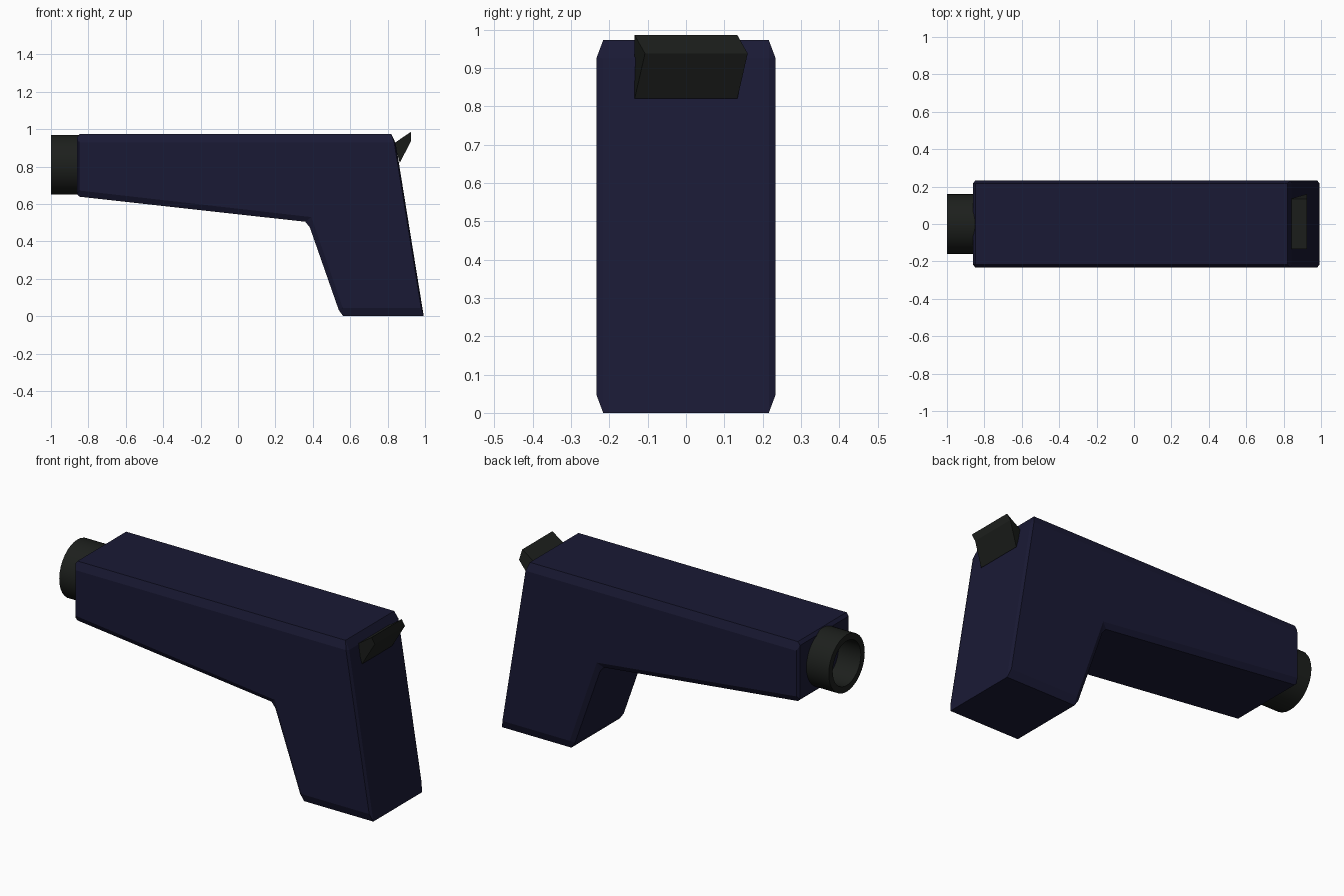
import bpy, bmesh, math
from mathutils import Matrix

if "Cube" in bpy.data.objects:
    bpy.data.objects.remove(bpy.data.objects["Cube"])


def material(name, rgb):
    m = bpy.data.materials.new(name)
    m.diffuse_color = (*rgb, 1)
    m.use_nodes = True
    m.node_tree.nodes["Principled BSDF"].inputs["Base Color"].default_value = m.diffuse_color
    return m


def finish(bm, name, mat):
    bmesh.ops.remove_doubles(bm, verts=bm.verts, dist=1e-5)
    bmesh.ops.recalc_face_normals(bm, faces=bm.faces)
    me = bpy.data.meshes.new(name)
    bm.to_mesh(me)
    bm.free()
    me.materials.append(mat)
    ob = bpy.data.objects.new(name, me)
    bpy.context.collection.objects.link(ob)
    return ob


def loft(rows):
    """Closed skin over a list of (y, profile) loops, capped at both ends."""
    bm = bmesh.new()
    loops = [[bm.verts.new((x, y, z)) for x, z in prof] for y, prof in rows]
    for a, b in zip(loops, loops[1:]):
        for i in range(len(a)):
            j = (i + 1) % len(a)
            bm.faces.new((a[i], a[j], b[j], b[i]))
    bm.faces.new(loops[0])
    bm.faces.new(loops[-1])
    return bm


navy = material("navy", (0.010, 0.010, 0.035))
black = material("black", (0.012, 0.014, 0.012))

# Body and grip: chamfered outline, with inset side panels
outline = [(-0.861, 0.955), (-0.847, 0.973), (0.82, 0.973), (0.843, 0.925),
           (0.985, 0.05), (0.993, 0), (0.562, 0), (0.538, 0.035),
           (0.384, 0.475), (0.36, 0.505), (-0.847, 0.639), (-0.861, 0.652)]
corners = [(-0.849, 0.928), (0.835, 0.928), (0.979, 0.045),
           (0.56, 0.045), (0.392, 0.53), (-0.849, 0.672)]
panel = [c for c in corners for _ in range(2)]
body = finish(loft([(-0.233, panel), (-0.216, outline),
                    (0.216, outline), (0.233, panel)]), "body_and_grip", navy)

# Muzzle: open tube spun around the barrel axis
bm = bmesh.new()
ring = [(-1.0, 0.16), (-0.84, 0.16), (-0.84, 0.125), (-1.0, 0.125)]
N = 32
loops = []
for k in range(N):
    a = 2 * math.pi * k / N
    loops.append([bm.verts.new((x, r * math.cos(a), 0.81 + r * math.sin(a)))
                  for x, r in ring])
for k in range(N):
    p, q = loops[k], loops[(k + 1) % N]
    for i in range(4):
        j = (i + 1) % 4
        bm.faces.new((p[i], p[j], q[j], q[i]))
muzzle = finish(bm, "muzzle_ring", black)
bpy.context.view_layer.objects.active = muzzle
muzzle.select_set(True)
bpy.ops.object.shade_smooth_by_angle(angle=math.radians(30))

# Rear sight: wedge whose middle edge is skewed sideways
bm = loft([(y, [(0.835, 0.925), (0.925, 0.986), (0.926, 0.938), (0.865, 0.82)])
           for y in (-0.134, 0.134)])
for v in bm.verts:
    if abs(v.co.x - 0.926) < 5e-4 and v.co.z < 0.95:
        v.co.y += 0.027
finish(bm, "rear_sight", black)
